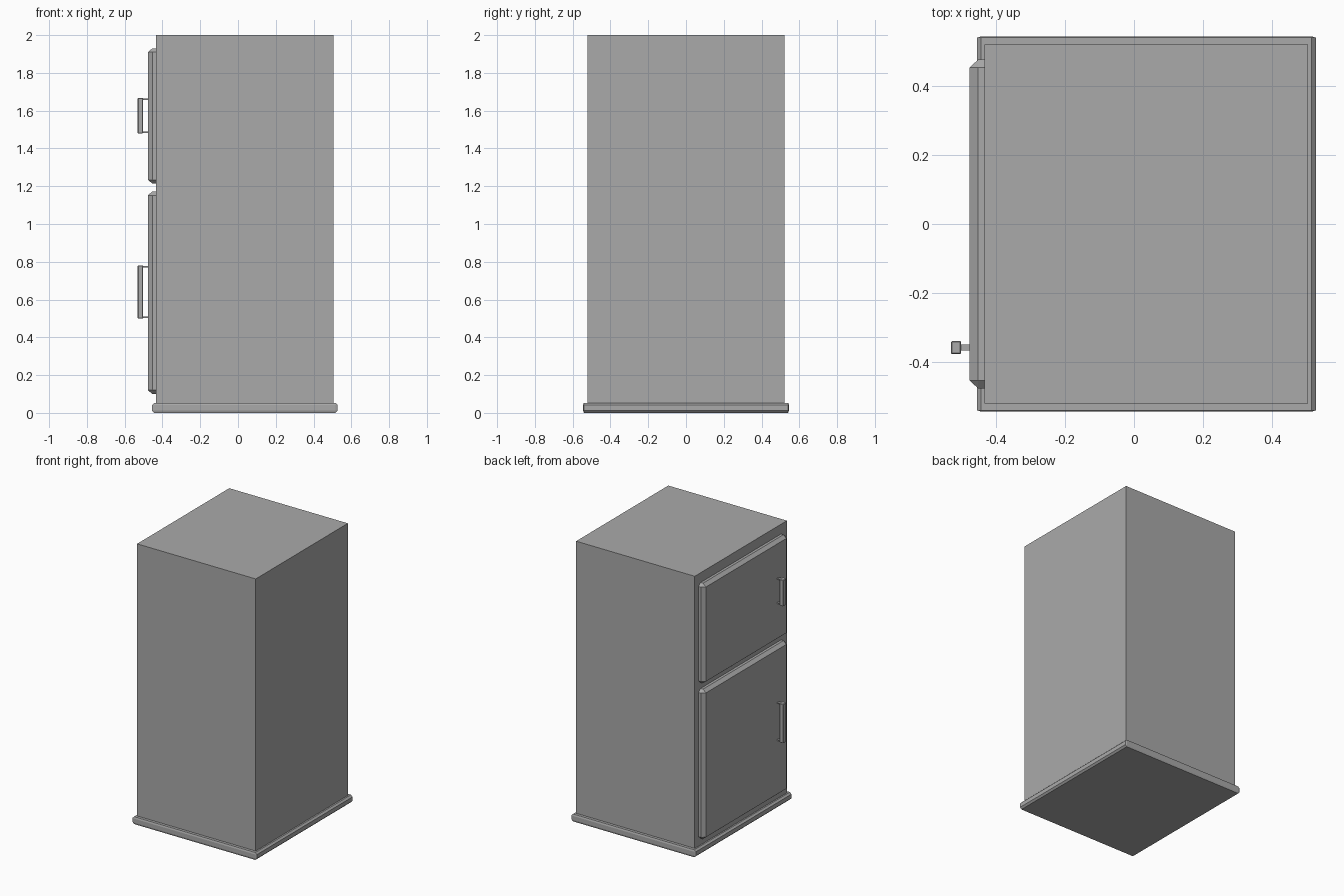
import bpy
import bmesh
from mathutils import Vector

cube = bpy.data.objects.get("Cube")
if cube:
    bpy.data.objects.remove(cube, do_unlink=True)

grey = bpy.data.materials.new("plain grey")
grey.use_nodes = True
colour = (0.4, 0.4, 0.4, 1)
grey.diffuse_color = colour
grey.node_tree.nodes["Principled BSDF"].inputs["Base Color"].default_value = colour


def box(name, low, high, chamfer=None):
    """Box between two corners, with an optional chamfer width per axis."""
    low, high = Vector(low), Vector(high)
    unit = Vector(chamfer or (1, 1, 1))
    size, middle = high - low, (low + high) / 2
    bm = bmesh.new()
    bmesh.ops.create_cube(bm, size=1)
    for v in bm.verts:
        v.co = Vector(c * s / u for c, s, u in zip(v.co, size, unit))
    if chamfer:
        bmesh.ops.bevel(bm, geom=bm.edges[:], offset=1, segments=1,
                        affect='EDGES', clamp_overlap=True)
    for v in bm.verts:
        v.co = middle + v.co * unit
    mesh = bpy.data.meshes.new(name)
    bm.to_mesh(mesh)
    bm.free()
    mesh.materials.append(grey)
    obj = bpy.data.objects.new(name, mesh)
    bpy.context.collection.objects.link(obj)
    return obj


# Cabinet and plinth
box("cabinet", (-0.434, -0.521, 0.04), (0.505, 0.521, 2))
box("plinth", (-0.456, -0.545, 0), (0.528, 0.545, 0.053), (0.012, 0.004, 0.012))

# Doors on the -x side, each with a bar handle on two thin posts
doors = (("upper", 1.214, 1.93, 1.48, 1.668),
         ("lower", 0.10, 1.172, 0.50, 0.78))
for label, bottom, top, grip_low, grip_high in doors:
    box(label + "_door", (-0.477, -0.477, bottom), (-0.40, 0.477, top),
        (0.024, 0.022, 0.02))
    box(label + "_handle_bar", (-0.531, -0.378, grip_low), (-0.502, -0.34, grip_high),
        (0.003, 0.003, 0.003))
    for place, z in (("bottom", grip_low + 0.007), ("top", grip_high - 0.007)):
        box(f"{label}_handle_{place}_post", (-0.505, -0.368, z - 0.004),
            (-0.47, -0.35, z + 0.004))
